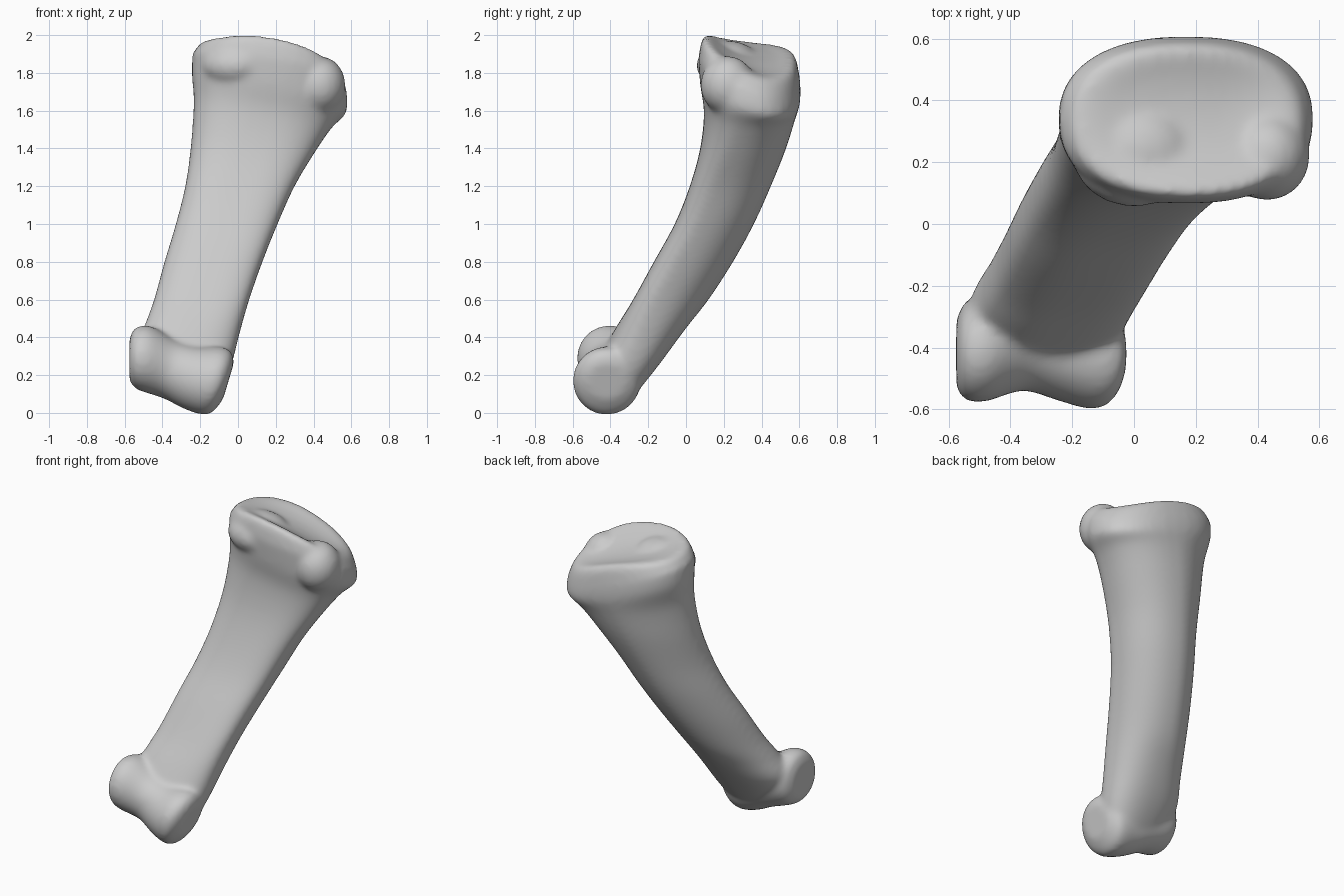
import bpy, bmesh
from math import sin, cos, pi, copysign
from mathutils import Vector, Matrix

cube = bpy.data.objects.get("Cube")
if cube:
    bpy.data.objects.remove(cube)

SIDES = 40
ANGLES = [2 * pi * i / SIDES for i in range(SIDES)]


def material(name, value):
    mat = bpy.data.materials.new(name)
    mat.use_nodes = True
    colour = (value, value, value, 1)
    mat.diffuse_color = colour
    mat.node_tree.nodes["Principled BSDF"].inputs["Base Color"].default_value = colour
    return mat


def power(v, e):
    return copysign(abs(v) ** e, v)


def catmull(rows, steps):
    """Smoothly interpolate a list of equal-length parameter rows."""
    out = []
    for i in range(len(rows) - 1):
        quad = [rows[max(i - 1, 0)], rows[i], rows[i + 1], rows[min(i + 2, len(rows) - 1)]]
        for s in range(steps):
            t = s / steps
            out.append([b + t / 2 * (c - a + t * (2*a - 5*b + 4*c - d + t * (3*(b - c) + d - a)))
                        for a, b, c, d in zip(*quad)])
    return out + [rows[-1]]


def loft(bm, rings):
    """Skin closed rings of points and cap both ends."""
    loops = [[bm.verts.new(p) for p in ring] for ring in rings]
    for low, high in zip(loops, loops[1:]):
        for i in range(SIDES):
            j = (i + 1) % SIDES
            bm.faces.new((low[i], low[j], high[j], high[i]))
    bm.faces.new(loops[0][::-1])
    bm.faces.new(loops[-1])


def section(z, x0, x1, y0, y1, tilt, flat, slope, corner):
    """D-shaped section, flatter at the front; corner sets how full the back right is."""
    cx, hx, hy = (x0 + x1) / 2, (x1 - x0) / 2, (y1 - y0) / 2
    cy = (y0 + y1) / 2 - flat * hy
    ring = []
    for a in ANGLES:
        front = sin(a) < 0
        e = 0.85 - 0.35 * flat if front else corner if cos(a) < 0 else 0.85
        dx = hx * power(cos(a), e)
        dy = hy * (1 - flat if front else 1 + flat) * power(sin(a), e)
        ring.append((cx + dx, cy + dy, z + tilt * dx - slope * dy * (1 + 2 * dx)))
    return ring


def facet(scale, drop):
    """Ring of the shallow joint surface, its hollow set towards the left."""
    ring = []
    for a in ANGLES:
        dx = 0.37 * scale * power(cos(a), 0.85) + 0.08 * max(0, 1 - scale)
        dy = 0.24 * scale * power(sin(a), 0.85)
        z = 1.935 - 0.24 * dx - 0.25 * dy - 0.45 * dx * dx - 0.4 * dx * dy - drop
        ring.append((0.17 + dx, 0.335 + dy, z))
    return ring


bm = bmesh.new()

# Shaft and flared upper end: z, x range, y range, tilt, flatness, slope, corner
shaft = [
    (0.13, -0.47, -0.10, -0.50, -0.25, -0.25, 0.0, 0, 0.85),
    (0.28, -0.54, -0.04, -0.46, -0.13, -0.2, 0.1, 0, 0.9),
    (0.45, -0.49, 0.01, -0.37, 0.00, -0.1, 0.2, 0, 1),
    (0.60, -0.445, 0.06, -0.28, 0.12, 0, 0.3, 0, 1.1),
    (0.80, -0.39, 0.13, -0.17, 0.25, 0, 0.3, 0, 1.15),
    (1.00, -0.33, 0.21, -0.06, 0.36, 0, 0.3, 0, 1.15),
    (1.20, -0.28, 0.30, 0.02, 0.45, 0, 0.3, 0, 1.15),
    (1.40, -0.25, 0.41, 0.075, 0.53, -0.05, 0.2, 0, 1.15),
    (1.58, -0.235, 0.50, 0.095, 0.58, -0.18, 0.1, 0.05, 1.1),
    (1.70, -0.245, 0.575, 0.075, 0.605, -0.25, 0, 0.15, 0.9),
    (1.81, -0.24, 0.575, 0.065, 0.605, -0.25, 0, 0.25, 0.85),
]
rings = [section(*row) for row in catmull(shaft, 4)]
rings += [facet(s, d) for s, d in ((1.07, 0.045), (1.02, 0.01), (0.94, 0), (0.82, 0.008),
                                   (0.65, 0.025), (0.4, 0.042), (0.15, 0.05))]
loft(bm, rings)

# Spool-shaped lower joint: centre x, y, z, radius, sideways lean
spool = [
    (-0.575, -0.42, 0.28, 0.11, 0),
    (-0.545, -0.41, 0.29, 0.16, 0),
    (-0.48, -0.40, 0.285, 0.175, 0.1),
    (-0.36, -0.385, 0.23, 0.155, 0.2),
    (-0.25, -0.405, 0.185, 0.165, 0.2),
    (-0.14, -0.42, 0.17, 0.18, 0.25),
    (-0.085, -0.42, 0.165, 0.16, 0.3),
    (-0.05, -0.42, 0.17, 0.10, 0.3),
]
joint = []
for x, y, z, r, lean in catmull(spool, 4):
    joint.append([(x + lean * r * sin(a), y + r * cos(a), z + r * sin(a)) for a in ANGLES])
loft(bm, joint)

# Tubercles blended into the front of the upper end
for centre, size in (((0.43, 0.22, 1.735), (0.14, 0.145, 0.155)),
                     ((0.0, 0.225, 1.84), (0.2, 0.17, 0.13))):
    bmesh.ops.create_uvsphere(bm, u_segments=24, v_segments=16, radius=1,
                              matrix=Matrix.LocRotScale(Vector(centre), None, Vector(size)))

bmesh.ops.recalc_face_normals(bm, faces=bm.faces)
mesh = bpy.data.meshes.new("finger_bone")
bm.to_mesh(mesh)
bm.free()
bone = bpy.data.objects.new("finger_bone", mesh)
bpy.context.collection.objects.link(bone)
mesh.materials.append(material("bone_grey", 0.6))

# Fuse the overlapping volumes and soften the joins
remesh = bone.modifiers.new("fuse", "REMESH")
remesh.mode = "VOXEL"
remesh.voxel_size = 0.015
remesh.use_smooth_shade = True
soften = bone.modifiers.new("soften", "SMOOTH")
soften.factor = 0.5
soften.iterations = 14
